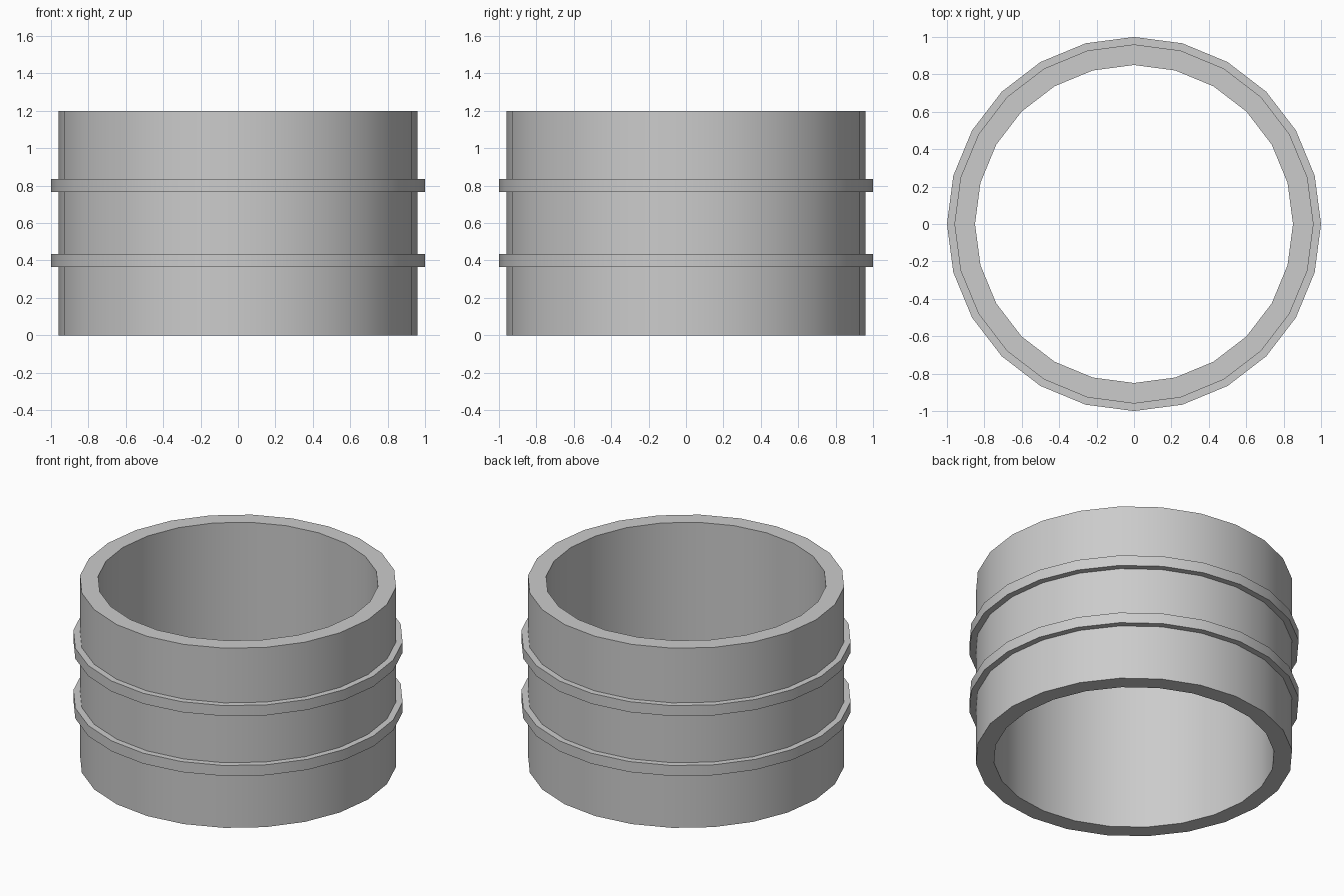
import bpy
import math

if "Cube" in bpy.data.objects:
    bpy.data.objects.remove(bpy.data.objects["Cube"])

SIDES = 24
HEIGHT = 1.2
R_IN, R_OUT, R_RIB = 0.85, 0.96, 1.0
RIB_HALF = 0.035

# Closed wall profile (radius, z), with two raised ribs on the outside
profile = [(R_IN, 0), (R_OUT, 0)]
for z in (0.4, 0.8):
    lo, hi = z - RIB_HALF, z + RIB_HALF
    profile += [(R_OUT, lo), (R_RIB, lo), (R_RIB, hi), (R_OUT, hi)]
profile += [(R_OUT, HEIGHT), (R_IN, HEIGHT)]


def lathe(name, profile, sides):
    n = len(profile)
    verts, faces = [], []
    for s in range(sides):
        a = 2 * math.pi * s / sides
        verts += [(r * math.cos(a), r * math.sin(a), z) for r, z in profile]
        t = (s + 1) % sides
        for i in range(n):
            j = (i + 1) % n
            faces.append((s * n + i, t * n + i, t * n + j, s * n + j))
    mesh = bpy.data.meshes.new(name)
    mesh.from_pydata(verts, [], faces)
    mesh.update()
    obj = bpy.data.objects.new(name, mesh)
    bpy.context.collection.objects.link(obj)
    return obj


# Ribbed pipe section
pipe = lathe("ribbed_pipe", profile, SIDES)
bpy.context.view_layer.objects.active = pipe
pipe.select_set(True)
bpy.ops.object.shade_smooth_by_angle(angle=math.radians(30))
